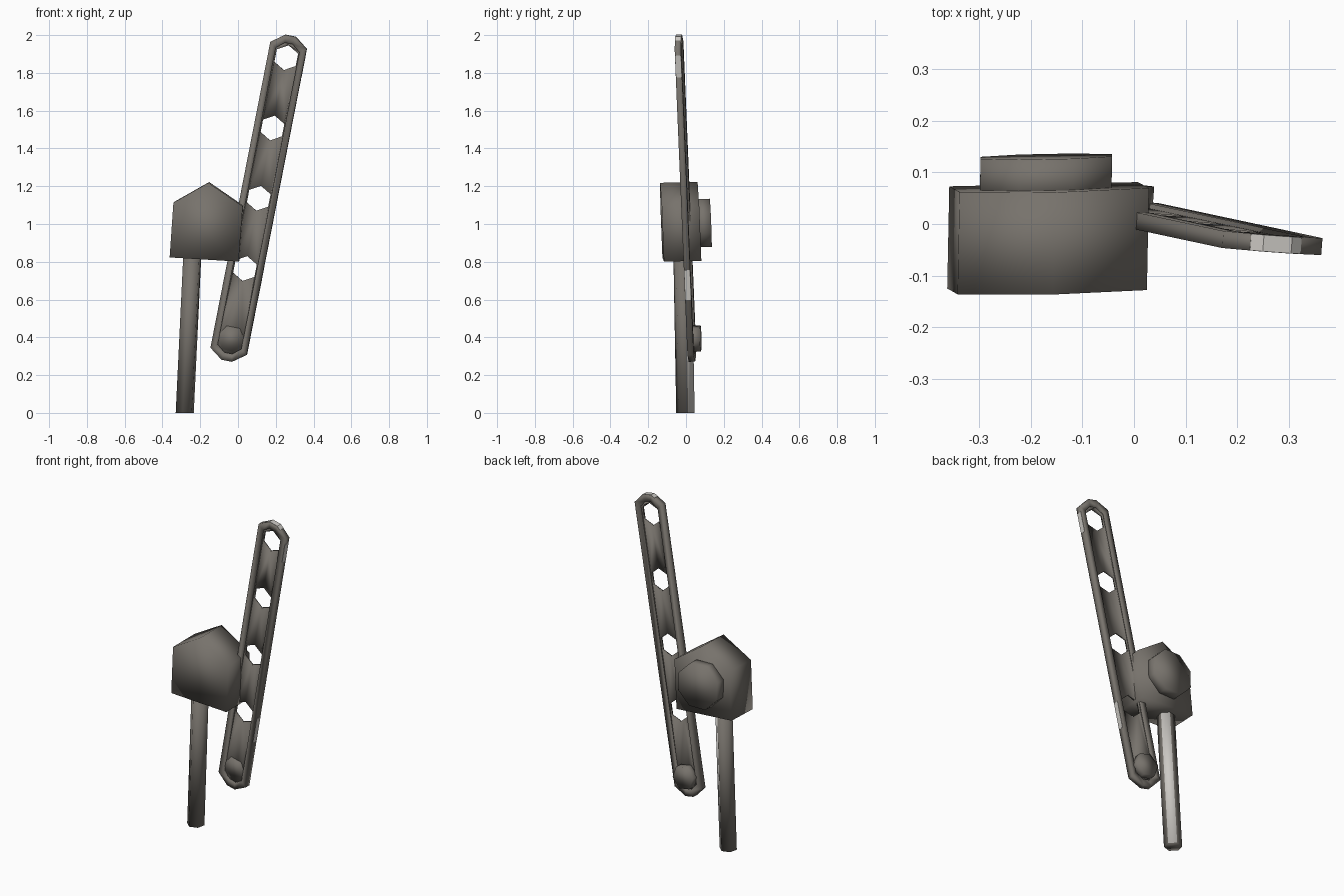
import bpy, bmesh, math
from mathutils import Vector

if "Cube" in bpy.data.objects:
    bpy.data.objects.remove(bpy.data.objects["Cube"])

metal = bpy.data.materials.new("dull warm grey metal")
metal.diffuse_color = (0.185, 0.17, 0.15, 1)
metal.use_nodes = True
metal.node_tree.nodes["Principled BSDF"].inputs["Base Color"].default_value = metal.diffuse_color
bare = bpy.data.materials.new("pale bare metal")
bare.diffuse_color = (0.6, 0.58, 0.55, 1)
bare.use_nodes = True
bare.node_tree.nodes["Principled BSDF"].inputs["Base Color"].default_value = bare.diffuse_color


def add_object(name, bm, mat=metal, smooth=True):
    bmesh.ops.recalc_face_normals(bm, faces=bm.faces)
    for f in bm.faces:
        f.smooth = smooth
    mesh = bpy.data.meshes.new(name)
    bm.to_mesh(mesh)
    bm.free()
    mesh.materials.append(mat)
    ob = bpy.data.objects.new(name, mesh)
    bpy.context.collection.objects.link(ob)
    return ob


def place(frame, a, b, w):
    origin, ax, bx, wx = frame
    return origin + ax * a + bx * b + wx * w


def prism(name, pts, frame, w0, w1, inner=None, mat=metal, smooth=True):
    """Extrude a 2D outline along the frame's depth; inner makes it a ring."""
    bm = bmesh.new()
    loops = [[bm.verts.new(place(frame, a, b, w)) for a, b in p]
             for p in ([pts, inner] if inner else [pts]) for w in (w0, w1)]
    n = len(pts)

    def bridge(p, q):
        for i in range(n):
            j = (i + 1) % n
            bm.faces.new((p[i], p[j], q[j], q[i]))
    bridge(loops[0], loops[1])
    if inner:
        bridge(loops[2], loops[3])
        bridge(loops[0], loops[2])
        bridge(loops[1], loops[3])
    else:
        bm.faces.new(loops[0])
        bm.faces.new(loops[1])
    return add_object(name, bm, mat, smooth)


def polygon(n, r, turn=0, ca=0, cb=0):
    return [(ca + r * math.cos(turn + math.tau * i / n),
             cb + r * math.sin(turn + math.tau * i / n)) for i in range(n)]


# Slotted arm: frame axes run across, along and through the plate
along = Vector((0.192, -0.041, 0.981)).normalized()
across = Vector((0.978, -0.07, -0.195))
across = (across - along * across.dot(along)).normalized()
arm = (Vector((-0.036, 0.028, 0.392)), across, along, along.cross(across))
PITCH = 0.3795
LENGTH = PITCH * 4


def slot(half, shoulder, tip_half, tip):
    top = [(half, shoulder), (tip_half, tip), (-tip_half, tip), (-half, shoulder)]
    return [(a, LENGTH + b) for a, b in top] + [(-a, -b) for a, b in top]


prism("arm_rim", slot(0.098, 0.067, 0.028, 0.118), arm, -0.0165, 0.0165,
      inner=slot(0.064, 0.042, 0.021, 0.077))
web = prism("arm_web", slot(0.066, 0.043, 0.022, 0.079), arm, -0.007, 0.007)

# Hexagonal holes through the web
for i in range(1, 5):
    cutter = prism("hole_cutter", polygon(6, 0.067, math.pi / 2, 0, PITCH * i),
                   arm, -0.1, 0.1)
    cutter.hide_render = True
    mod = web.modifiers.new("hole", 'BOOLEAN')
    mod.operation = 'DIFFERENCE'
    mod.solver = 'EXACT'
    mod.object = cutter
bpy.context.view_layer.update()
cut_mesh = bpy.data.meshes.new_from_object(
    web.evaluated_get(bpy.context.evaluated_depsgraph_get()))
web.modifiers.clear()
web.data = cut_mesh
for ob in [o for o in bpy.data.objects if o.name.startswith("hole_cutter")]:
    bpy.data.objects.remove(ob)

# Worn bare patches on the arm's right side and tip
for b0, b1 in ((0.23, 0.39), (1.43, 1.55)):
    prism("arm_side_wear", [(0.097, b0), (0.0988, b0), (0.0988, b1), (0.097, b1)],
          arm, -0.016, 0.016, mat=bare, smooth=False)
tip = [(-0.05, 0.102), (-0.028, 0.118), (0.028, 0.118), (0.05, 0.102)]
prism("arm_tip_wear", [(a, LENGTH + b + 0.001) for a, b in tip]
      + [(a, LENGTH + b - 0.002) for a, b in reversed(tip)],
      arm, -0.016, 0.016, mat=bare, smooth=False)

# Pivot bolt in the lowest hole
prism("pivot_bolt", polygon(6, 0.073), arm, -0.012, 0.05)

# Five-sided body and the round boss on its back
body = (Vector((-0.16, -0.029, 1.0)), Vector((1, 0.02, 0)),
        Vector((0, -0.04, 1)), Vector((0.02, 1, 0.02)))
prism("body", [(0.005, 0.22), (0.187, 0.095), (0.165, -0.197),
               (-0.2, -0.175), (-0.18, 0.115)], body, -0.099, 0.099)
prism("back_boss", polygon(8, 0.138, math.pi / 8, -0.013, 0.003), body, 0.08, 0.16)

# Six-sided rod standing on the ground, with one bare face at the back right
rod = (Vector((-0.282, -0.003, 0)), Vector((1, 0, 0)),
       Vector((0, 1, 0)), Vector((0.048, -0.018, 1)))
support = prism("support_rod", polygon(6, 0.05, math.radians(17)), rod, 0, 0.86)
support.data.materials.append(bare)
facing = Vector((math.cos(math.radians(47)), math.sin(math.radians(47)), 0))
for f in support.data.polygons:
    if f.normal.dot(facing) > 0.9:
        f.material_index = 1
